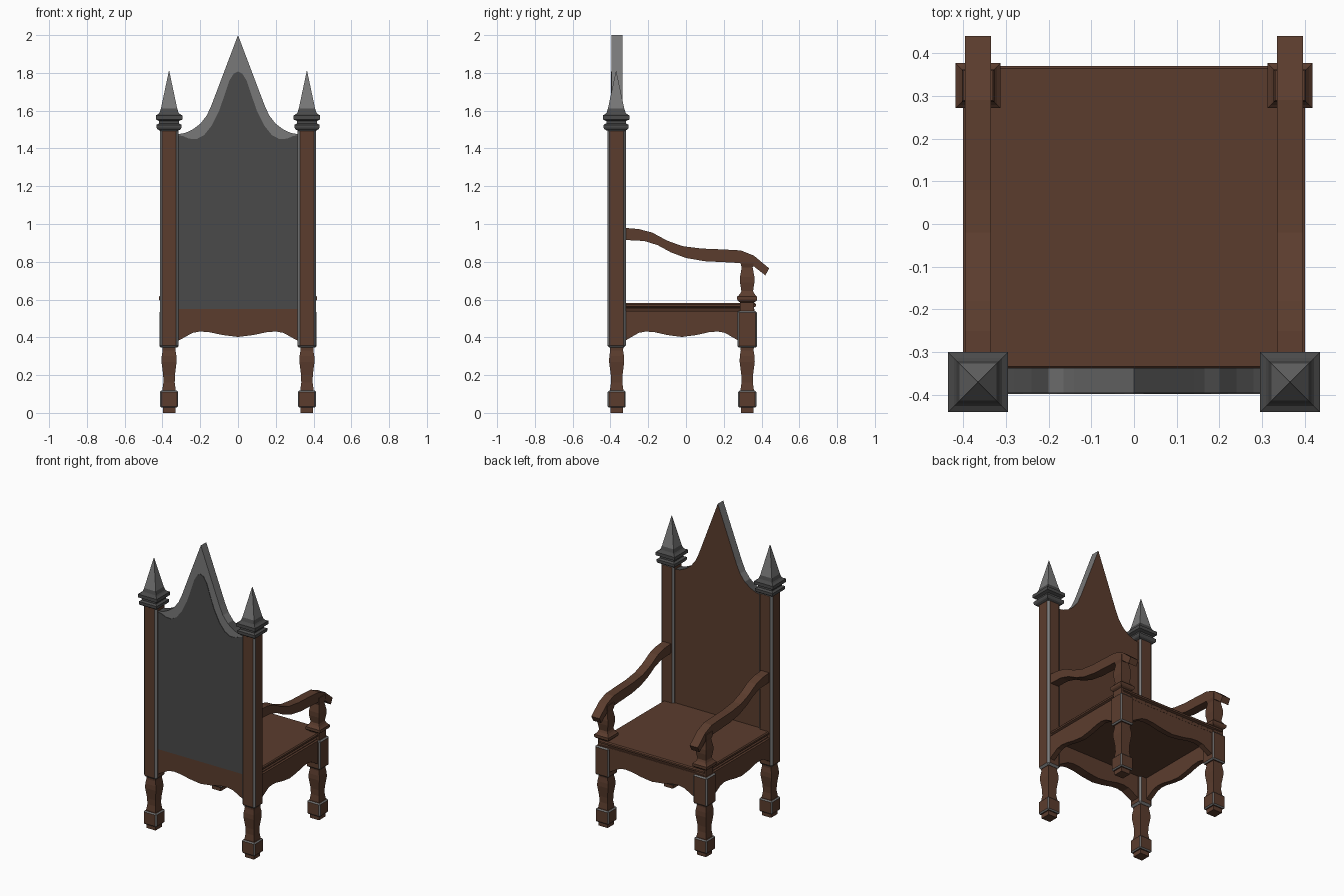
import bpy, bmesh
from mathutils import Vector

if "Cube" in bpy.data.objects:
    bpy.data.objects.remove(bpy.data.objects["Cube"])


def material(name, rgb):
    m = bpy.data.materials.new(name)
    m.diffuse_color = (*rgb, 1)
    m.use_nodes = True
    m.node_tree.nodes["Principled BSDF"].inputs["Base Color"].default_value = m.diffuse_color
    return m


WOOD = material("dark wood", (0.105, 0.046, 0.027))
DARK = material("dark iron", (0.068, 0.068, 0.068))
STEEL = material("grey iron", (0.19, 0.19, 0.19))


def finish(name, bm, mats, rule=None):
    bmesh.ops.recalc_face_normals(bm, faces=bm.faces)
    bm.normal_update()
    if rule:
        for f in bm.faces:
            f.material_index = rule(f)
    me = bpy.data.meshes.new(name)
    bm.to_mesh(me)
    bm.free()
    for m in mats:
        me.materials.append(m)
    ob = bpy.data.objects.new(name, me)
    bpy.context.collection.objects.link(ob)
    return ob


def prism(name, pts, axis, a, b, mats, rule=None, bevel=0):
    """Extrude a (horizontal, z) outline along x or y from a to b."""
    bm = bmesh.new()
    place = (lambda p, d: (d, p[0], p[1])) if axis == "x" else (lambda p, d: (p[0], d, p[1]))
    face = bm.faces.new([bm.verts.new(place(p, a)) for p in pts])
    ext = bmesh.ops.extrude_face_region(bm, geom=[face])
    shift = Vector(place((0, 0), b - a))
    bmesh.ops.translate(bm, vec=shift, verts=[v for v in ext["geom"] if isinstance(v, bmesh.types.BMVert)])
    if bevel:
        rim = [e for e in bm.edges if abs((e.verts[0].co - e.verts[1].co).x) < 1e-5]
        bmesh.ops.bevel(bm, geom=rim, offset=bevel, segments=2, profile=0.5, affect="EDGES")
    return finish(name, bm, mats, rule)


def square_turning(name, x, y, profile, mats, rule=None, depth_extra=0):
    """Stack of square rings (z, half width); depth_extra lengthens y."""
    bm = bmesh.new()
    rings = []
    for z, h in profile:
        rings.append([bm.verts.new((x + sx * h, y + sy * (h + depth_extra), z))
                      for sx, sy in ((-1, -1), (1, -1), (1, 1), (-1, 1))])
    for r, s in zip(rings, rings[1:]):
        for i in range(4):
            j = (i + 1) % 4
            bm.faces.new((r[i], r[j], s[j], s[i]))
    bm.faces.new(rings[0])
    bm.faces.new(rings[-1])
    return finish(name, bm, mats, rule)


def trimmed_block(name, x, y, half, z0, z1, edge):
    """Wooden block whose chamfered edges are iron."""
    bm = bmesh.new()
    bmesh.ops.create_cube(bm, size=1)
    for v in bm.verts:
        v.co = (x + v.co.x * 2 * half, y + v.co.y * 2 * half, (z0 + z1) / 2 + v.co.z * (z1 - z0))
    bmesh.ops.bevel(bm, geom=bm.edges[:], offset=edge, segments=1, affect="EDGES")
    return finish(name, bm, [WOOD, STEEL], lambda f: 0 if max(map(abs, f.normal)) > 0.99 else 1)


def mirrored(half):
    """Complete a half outline running from large x to x = 0."""
    return half + [(-x, z) for x, z in reversed(half) if x > 0]


LEG = [(0, 0.033), (0.03, 0.033), (0.04, 0.036), (0.11, 0.036), (0.125, 0.035), (0.16, 0.030),
       (0.20, 0.031), (0.27, 0.040), (0.30, 0.039), (0.33, 0.034), (0.36, 0.036)]
ARM_POST = [(0.52, 0.037), (0.585, 0.037), (0.592, 0.048), (0.60, 0.053), (0.615, 0.053), (0.622, 0.045),
            (0.632, 0.037), (0.645, 0.031), (0.69, 0.038), (0.72, 0.038), (0.77, 0.029), (0.79, 0.035), (0.82, 0.035)]
CAP = [(1.495, 0.05), (1.502, 0.062), (1.51, 0.066), (1.525, 0.066), (1.533, 0.052), (1.545, 0.052),
       (1.553, 0.07), (1.575, 0.07), (1.583, 0.056), (1.59, 0.05), (1.612, 0.043), (1.81, 0.001)]
ARM = [(-0.33, 0.98), (-0.25, 0.973), (-0.18, 0.955), (-0.10, 0.912), (-0.02, 0.883), (0.08, 0.87), (0.20, 0.865),
       (0.29, 0.86), (0.36, 0.832), (0.44, 0.765), (0.42, 0.728), (0.36, 0.775), (0.29, 0.793), (0.20, 0.798),
       (0.10, 0.803), (0.0, 0.82), (-0.08, 0.85), (-0.15, 0.888), (-0.22, 0.91), (-0.33, 0.916)]
BACK_Y, FRONT_Y, SIDE_X = -0.367, 0.324, 0.365

for sx, side in ((-1, "left"), (1, "right")):
    x = sx * SIDE_X
    # legs and feet
    for y, end in ((BACK_Y, "tall"), (FRONT_Y, "short")):
        square_turning(f"{side}_{end}_leg", x, y, LEG, [WOOD])
        trimmed_block(f"{side}_{end}_foot", x, y, 0.048, 0.028, 0.118, 0.007)
    # tall posts with spires
    trimmed_block(f"{side}_tall_post", x, BACK_Y, 0.049, 0.345, 1.505, 0.012)
    square_turning(f"{side}_spire", x, BACK_Y - 0.003, CAP, [DARK, STEEL],
                   lambda f: 1 if f.calc_center_median().z > 1.62 else 0)
    # short leg blocks, arm posts and arms
    trimmed_block(f"{side}_short_block", x, FRONT_Y, 0.051, 0.345, 0.54, 0.008)
    square_turning(f"{side}_arm_post", x, FRONT_Y, ARM_POST, [WOOD])
    prism(f"{side}_arm", ARM, "x", x - 0.03, x + 0.03, [WOOD])

# wavy aprons
wave = [(0.32, 0.38), (0.28, 0.402), (0.24, 0.424), (0.20, 0.431), (0.15, 0.427), (0.08, 0.412), (0, 0.402)]
apron = mirrored(wave) + [(-0.32, 0.55), (0.32, 0.55)]
prism("tall_side_apron", apron, "y", -0.398, -0.337, [WOOD])
prism("short_side_apron", apron, "y", 0.325, 0.362, [WOOD])
side_apron = [(p[0] * 0.95 - 0.022, min(p[1], 0.54)) for p in apron]
for sx, side in ((-1, "left"), (1, "right")):
    prism(f"{side}_apron", side_apron, "x", sx * 0.365, sx * 0.40, [WOOD])

# seat with a stepped edge
square_turning("seat", 0, 0.015, [(0.53, 0.385), (0.545, 0.385), (0.552, 0.378), (0.558, 0.378),
                                  (0.564, 0.392), (0.575, 0.392), (0.582, 0.386)], [WOOD], depth_extra=-0.037)

# pointed back panel: wood inside, iron rim
outline = [(0.32, 0.55), (0.32, 1.475), (0.28, 1.482), (0.24, 1.50), (0.20, 1.53), (0.165, 1.575), (0.14, 1.63), (0, 2.0)]


def panel_colour(f):
    if f.normal.y > 0.9:
        return 0
    return 1 if abs(f.calc_center_median().x) > 0.215 else 2


prism("back_panel", mirrored(outline), "y", -0.395, -0.337, [WOOD, DARK, STEEL], panel_colour)

# dark plate on the outer face of the panel
plate = [(0.318, 0.55), (0.318, 1.47), (0.29, 1.465), (0.26, 1.452), (0.22, 1.449), (0.18, 1.47), (0.14, 1.52),
         (0.10, 1.60), (0.065, 1.70), (0.045, 1.76), (0.022, 1.797), (0, 1.808)]
prism("back_plate", mirrored(plate), "y", -0.398, -0.394, [DARK])
